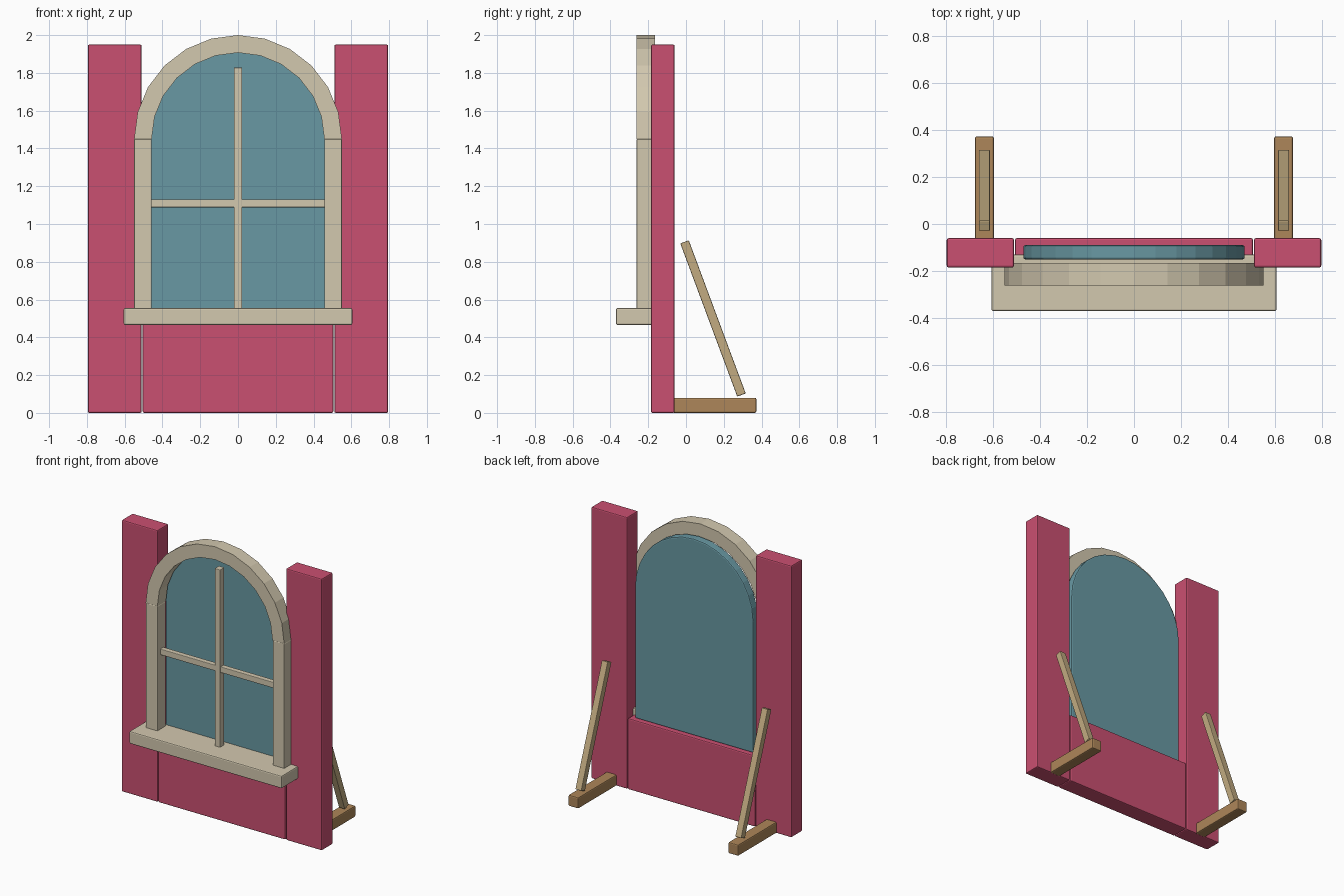
import bpy, bmesh, math

if "Cube" in bpy.data.objects:
    bpy.data.objects.remove(bpy.data.objects["Cube"])


def material(name, rgb):
    m = bpy.data.materials.new(name)
    m.diffuse_color = (*rgb, 1)
    m.use_nodes = True
    m.node_tree.nodes["Principled BSDF"].inputs["Base Color"].default_value = m.diffuse_color
    return m


PINK = material("pink_wall", (0.59, 0.08, 0.165))
CREAM = material("cream_trim", (0.65, 0.58, 0.43))
GLASS = material("glass_blue", (0.14, 0.315, 0.366))
WOOD = material("wood", (0.42, 0.24, 0.10))
PALE = material("pale_wood", (0.54, 0.41, 0.22))


def finish(name, bm, mat, bevel):
    bmesh.ops.recalc_face_normals(bm, faces=bm.faces)
    me = bpy.data.meshes.new(name)
    bm.to_mesh(me)
    bm.free()
    me.materials.append(mat)
    ob = bpy.data.objects.new(name, me)
    bpy.context.collection.objects.link(ob)
    if bevel:
        mod = ob.modifiers.new("bevel", 'BEVEL')
        mod.width = bevel
        mod.segments = 2
        mod.limit_method = 'ANGLE'
        mod.angle_limit = math.radians(40)
    return ob


def box(name, x, y, z, mat, bevel=0.008):
    """Box from (min, max) ranges, origin at its centre."""
    bm = bmesh.new()
    bmesh.ops.create_cube(bm, size=1)
    bmesh.ops.scale(bm, vec=(x[1] - x[0], y[1] - y[0], z[1] - z[0]), verts=bm.verts)
    ob = finish(name, bm, mat, bevel)
    ob.location = (sum(x) / 2, sum(y) / 2, sum(z) / 2)
    return ob


def arc(radius, steps=12, cz=1.45):
    return [(radius * math.cos(math.pi * i / steps), cz + radius * math.sin(math.pi * i / steps))
            for i in range(steps + 1)]


def extrude_y(bm, faces, depth):
    geo = bmesh.ops.extrude_face_region(bm, geom=faces)["geom"]
    bmesh.ops.translate(bm, vec=(0, depth, 0),
                        verts=[g for g in geo if isinstance(g, bmesh.types.BMVert)])


# Wall: low panel under the window
box("lower_wall", (-0.505, 0.505), (-0.185, -0.06), (0, 0.51), PINK)

# Parts repeated on both sides
for side, s in (("left", -1), ("right", 1)):
    def rng(a, b):
        return tuple(sorted((s * a, s * b)))
    box("wall_" + side, rng(0.51, 0.795), (-0.185, -0.06), (0, 1.95), PINK)
    box("jamb_" + side, rng(0.457, 0.55), (-0.262, -0.165), (0.55, 1.45), CREAM, 0.005)
    box("foot_" + side, rng(0.595, 0.675), (-0.07, 0.372), (0, 0.08), WOOD)
    brace = box("brace_" + side, rng(0.611, 0.659), (-0.024, 0.024), (0, 0.865), PALE, 0.005)
    brace.location = (s * 0.635, 0.143, 0.5)
    brace.rotation_euler.x = math.radians(20.4)

# Arched head of the frame
bm = bmesh.new()
outer = [bm.verts.new((x, -0.262, z)) for x, z in arc(0.55)]
inner = [bm.verts.new((x, -0.262, z)) for x, z in arc(0.457)]
faces = [bm.faces.new((outer[i], outer[i + 1], inner[i + 1], inner[i])) for i in range(12)]
extrude_y(bm, faces, 0.097)
finish("arch_frame", bm, CREAM, 0)

# Arched glass pane
bm = bmesh.new()
outline = [(-0.47, 0.51), (0.47, 0.51)] + arc(0.47, 16)
pane = bm.faces.new([bm.verts.new((x, -0.15, z)) for x, z in outline])
extrude_y(bm, [pane], 0.06)
finish("glass_pane", bm, GLASS, 0.008)

# Sill and glazing bars
box("sill", (-0.605, 0.605), (-0.37, -0.13), (0.465, 0.555), CREAM)
box("vertical_bar", (-0.022, 0.022), (-0.235, -0.185), (0.55, 1.828), CREAM, 0.004)
box("horizontal_bar", (-0.46, 0.46), (-0.228, -0.19), (1.088, 1.13), CREAM, 0.004)
